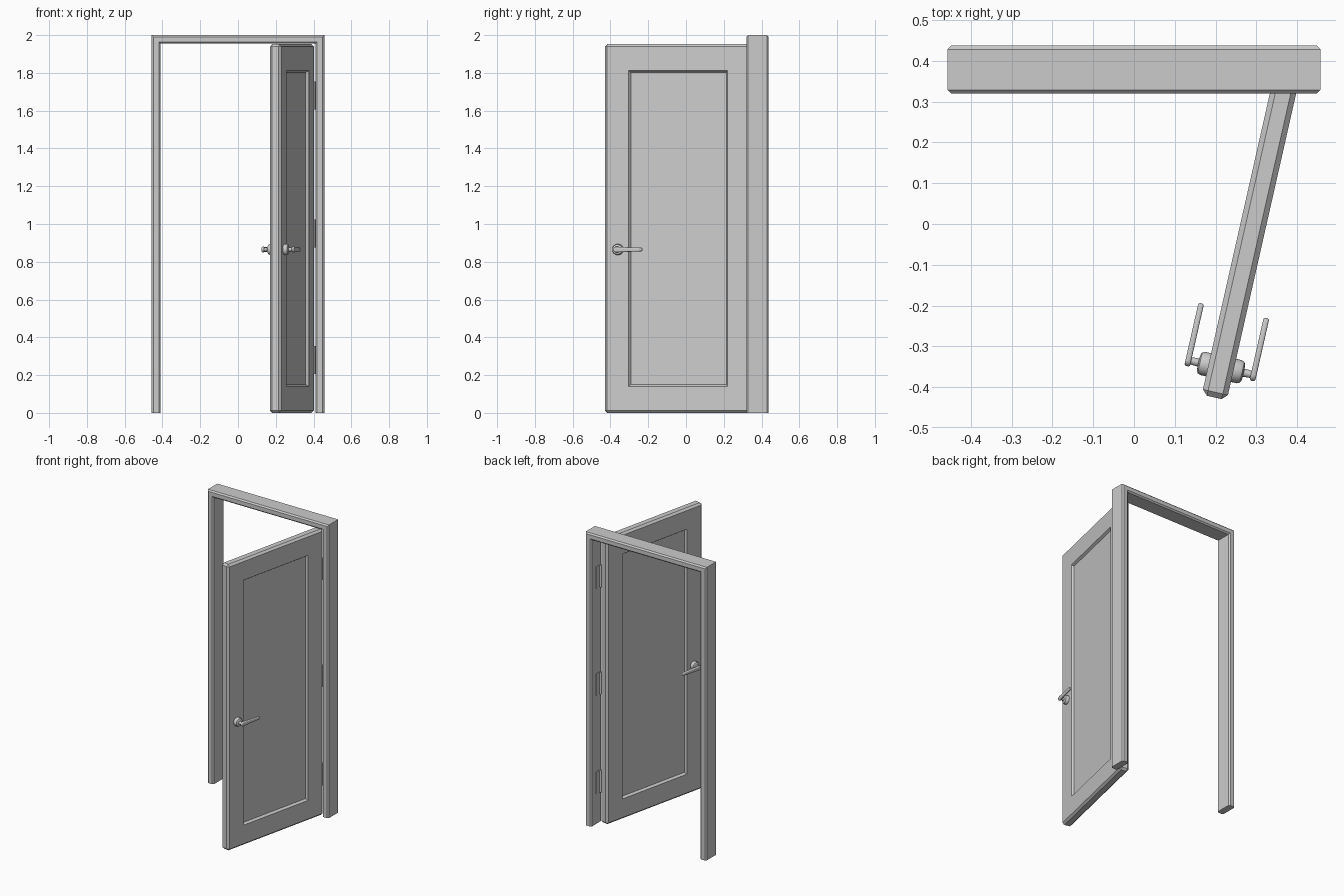
import bpy, bmesh, math
from mathutils import Matrix, Vector

if "Cube" in bpy.data.objects:
    bpy.data.objects.remove(bpy.data.objects["Cube"])

# Open-door placement: local x runs along the leaf to the hinge, local -y is the outer face
D = Vector((0.2205, 0.9754, 0))
DOOR = Matrix.Translation((0.285, -0.035, 0)) @ Matrix.Rotation(math.atan2(D.y, D.x), 4, 'Z')


def finish(bm, name, matrix=None, smooth=False):
    bmesh.ops.recalc_face_normals(bm, faces=bm.faces)
    if matrix is not None:
        bm.transform(matrix)
    me = bpy.data.meshes.new(name)
    bm.to_mesh(me)
    bm.free()
    ob = bpy.data.objects.new(name, me)
    bpy.context.collection.objects.link(ob)
    if smooth:
        bpy.context.view_layer.objects.active = ob
        ob.select_set(True)
        bpy.ops.object.shade_smooth_by_angle(angle=math.radians(35))
        ob.select_set(False)
    return ob


def prism(pts, y0, y1):
    """Extrude an (x, z) outline between two y planes."""
    bm = bmesh.new()
    face = bm.faces.new([bm.verts.new((x, y0, z)) for x, z in pts])
    res = bmesh.ops.extrude_face_region(bm, geom=[face])
    verts = [g for g in res['geom'] if isinstance(g, bmesh.types.BMVert)]
    bmesh.ops.translate(bm, verts=verts, vec=(0, y1 - y0, 0))
    bmesh.ops.recalc_face_normals(bm, faces=bm.faces)
    return bm


def bevel(bm, edges, width, segments=1):
    bmesh.ops.bevel(bm, geom=edges, offset=width, segments=segments,
                    profile=0.5, affect='EDGES', clamp_overlap=True)


def lathe(profile, centre, side, name):
    """Turn an (radius, distance from leaf centre) profile about local y."""
    bm = bmesh.new()
    n = 32
    rings = [[bm.verts.new((centre[0] + r * math.cos(2 * math.pi * i / n), side * h,
                            centre[1] + r * math.sin(2 * math.pi * i / n)))
              for i in range(n)] for r, h in profile]
    for a, b in zip(rings, rings[1:]):
        for i in range(n):
            j = (i + 1) % n
            bm.faces.new((a[i], a[j], b[j], b[i]))
    bm.faces.new(rings[0])
    bm.faces.new(rings[-1])
    return finish(bm, name, DOOR, True)


# Door frame: one U outline with chamfered front and back edges
W, T, IN, IT = 0.457, 2.0, 0.41, 1.955
bm = prism([(-W, 0), (-W, T), (W, T), (W, 0), (IN, 0), (IN, IT), (-IN, IT), (-IN, 0)], 0.32, 0.437)
edges = [e for e in bm.edges
         if abs(e.verts[0].co.y - e.verts[1].co.y) < 1e-5
         and max(v.co.z for v in e.verts) > 0.01]
bevel(bm, edges, 0.009)
finish(bm, "door_frame")

# Door leaf: chamfered slab with a sunken panel on both faces
L, H, TH = 0.40, 1.952, 0.0315
bm = prism([(-L, 0), (L, 0), (L, H), (-L, H)], -TH, TH)
bevel(bm, bm.edges[:], 0.013)
bmesh.ops.recalc_face_normals(bm, faces=bm.faces)
PX, Z0, Z1 = 0.269, 0.14, 1.812
for side in (-1, 1):
    face = max(bm.faces, key=lambda f: f.calc_center_median().y * side)
    outer = [l.vert for l in face.loops]
    bm.faces.remove(face)

    def ring(inset, y):
        return [bm.verts.new((math.copysign(PX - inset, v.co.x), side * y,
                              Z0 + inset if v.co.z < 1 else Z1 - inset)) for v in outer]
    loops = [outer, ring(0, TH), ring(0.01, TH - 0.015)]
    for a, b in zip(loops, loops[1:]):
        for i in range(4):
            j = (i + 1) % 4
            bm.faces.new((a[i], a[j], b[j], b[i]))
    bm.faces.new(loops[-1])
finish(bm, "door_leaf", DOOR)

# Handles: turned rose and spindle plus a tapered lever, on both faces
HX, HZ = -0.325, 0.865
rose = [(0.029, 0.030), (0.029, 0.046), (0.026, 0.053), (0.020, 0.056),
        (0.010, 0.057), (0.009, 0.078)]
for side, label in ((-1, "outer"), (1, "inner")):
    lathe(rose, (HX, HZ), side, label + "_handle_rose")
    outline = []
    for cx, r, start in ((HX, 0.015, 90), (-0.192, 0.010, 270)):
        for k in range(9):
            a = math.radians(start + 180 * k / 8)
            outline.append((cx + r * math.cos(a), HZ + r * math.sin(a)))
    bm = prism(outline, side * 0.075, side * 0.089)
    rim = [e for e in bm.edges if abs(e.verts[0].co.y - e.verts[1].co.y) < 1e-5]
    bevel(bm, rim, 0.005, 3)
    finish(bm, label + "_handle_lever", DOOR, True)

# Hinges: knuckle and a thin leaf fixed to the jamb
for i, z in enumerate((0.28, 0.95, 1.68)):
    bm = bmesh.new()
    bmesh.ops.create_cone(bm, cap_ends=True, segments=16, radius1=0.007, radius2=0.007,
                          depth=0.15, matrix=Matrix.Translation((0.403, 0.345, z)))
    bmesh.ops.create_cube(bm, size=1, matrix=Matrix.Translation((0.409, 0.365, z))
                          @ Matrix.Diagonal((0.004, 0.04, 0.15, 1)))
    finish(bm, "hinge_%d" % (i + 1), None, True)
